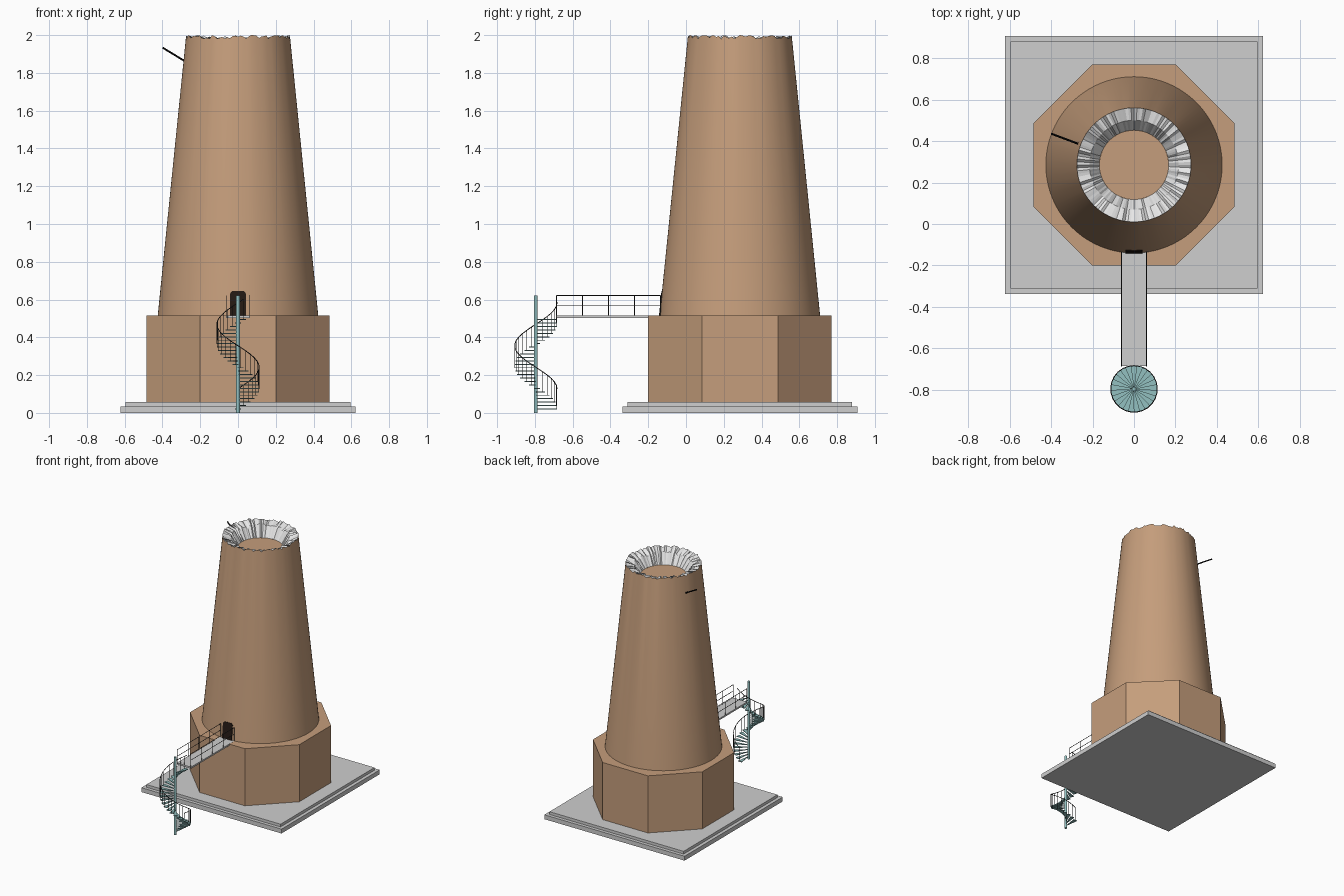
import bpy, bmesh, math, random
from mathutils import Vector

if "Cube" in bpy.data.objects:
    bpy.data.objects.remove(bpy.data.objects["Cube"])

random.seed(4)
CY = 0.285            # tower axis
SY = -0.795           # stair axis


def mat(name, r, g, b):
    m = bpy.data.materials.new(name)
    m.diffuse_color = (r, g, b, 1)
    m.use_nodes = True
    m.node_tree.nodes["Principled BSDF"].inputs["Base Color"].default_value = m.diffuse_color
    return m


TAN = mat("tan_brick", 0.56, 0.34, 0.20)
STONE = mat("grey_stone", 0.62, 0.62, 0.62)
WHITE = mat("white_rubble", 0.82, 0.82, 0.82)
TEAL = mat("teal_metal", 0.29, 0.53, 0.53)
IRON = mat("dark_iron", 0.03, 0.03, 0.03)
DOOR = mat("dark_door", 0.018, 0.01, 0.007)
BLACK = mat("black_pole", 0.004, 0.004, 0.004)


def finish(name, bm, material, smooth=None):
    bmesh.ops.recalc_face_normals(bm, faces=bm.faces)
    me = bpy.data.meshes.new(name)
    bm.to_mesh(me)
    bm.free()
    me.materials.append(material)
    ob = bpy.data.objects.new(name, me)
    bpy.context.collection.objects.link(ob)
    if smooth:
        bpy.context.view_layer.objects.active = ob
        ob.select_set(True)
        bpy.ops.object.shade_smooth_by_angle(angle=math.radians(smooth))
        ob.select_set(False)
    return ob


def prism(bm, pts, offset):
    """Extrude a flat polygon along an offset."""
    a = [bm.verts.new(p) for p in pts]
    b = [bm.verts.new(Vector(p) + Vector(offset)) for p in pts]
    bm.faces.new(a)
    bm.faces.new(b[::-1])
    for i in range(len(a)):
        j = (i + 1) % len(a)
        bm.faces.new((a[i], a[j], b[j], b[i]))


def box(bm, x0, x1, y0, y1, z0, z1):
    prism(bm, [(x0, y0, z0), (x1, y0, z0), (x1, y1, z0), (x0, y1, z0)], (0, 0, z1 - z0))


def rod(bm, p, q, r, n=6):
    p, q = Vector(p), Vector(q)
    d = q - p
    u = d.orthogonal().normalized()
    v = d.normalized().cross(u)
    ring = [p + r * (u * math.cos(math.tau * i / n) + v * math.sin(math.tau * i / n))
            for i in range(n)]
    prism(bm, ring, d)


def loft(rings):
    """Skin closed rings of points."""
    bm = bmesh.new()
    vs = [[bm.verts.new(p) for p in ring] for ring in rings]
    n = len(rings[0])
    for a, b in zip(vs, vs[1:]):
        for i in range(n):
            j = (i + 1) % n
            bm.faces.new((a[i], a[j], b[j], b[i]))
    return bm, vs


def circle(r, zs):
    n = len(zs)
    return [(r * math.cos(math.tau * i / n), CY + r * math.sin(math.tau * i / n), z)
            for i, z in enumerate(zs)]


# stepped square base
for name, h, z0, z1 in (("base_slab", 0.622, 0, 0.035), ("base_step", 0.595, 0.035, 0.057)):
    bm = bmesh.new()
    box(bm, -h, h, CY - h, CY + h, z0, z1)
    finish(name, bm, STONE)

# octagonal plinth
bm = bmesh.new()
R8 = 0.485 / math.cos(math.pi / 8)
prism(bm, [(R8 * math.cos(math.pi / 8 + k * math.pi / 4),
            CY + R8 * math.sin(math.pi / 8 + k * math.pi / 4), 0.057) for k in range(8)],
      (0, 0, 0.458))
finish("octagon_plinth", bm, TAN)

# tapering tower wall with ragged top edge
N = 120
rag = [2.0 - 0.02 * random.random() for _ in range(N)]
rag[0] = 2.0
bm, _ = loft([circle(0.425, [0.515] * N), circle(0.277, [1.975] * N), circle(0.275, rag)])
finish("tower_wall", bm, TAN, 40)

# broken rubble crown, sloping into the hollow
mid = [1.965 + random.uniform(-0.016, 0.016) for _ in range(N)]
bm, _ = loft([circle(0.275, rag), circle(0.215, mid), circle(0.167, [1.89] * N)])
finish("rubble_crown", bm, WHITE)

# floor of the hollow
bm = bmesh.new()
bm.faces.new([bm.verts.new(p) for p in circle(0.167, [1.89] * 60)])
finish("hollow_floor", bm, TAN)

# doorway plate leaning with the tower wall
bm = bmesh.new()
outline = [(-0.042, 0.515), (0.042, 0.515), (0.042, 0.632), (0.032, 0.645),
           (-0.032, 0.645), (-0.042, 0.632)]
prism(bm, [(x, CY - 0.428 + (z - 0.515) * 0.101, z) for x, z in outline], (0, 0.009, 0))
finish("doorway", bm, DOOR)

# pole jutting out near the top
bm = bmesh.new()
rod(bm, (-0.27, 0.387, 1.855), (-0.398, 0.435, 1.933), 0.005, 8)
finish("jutting_pole", bm, BLACK)

# walkway deck
Y0, Y1 = -0.685, -0.135
bm = bmesh.new()
box(bm, -0.063, 0.063, Y0, Y1, 0.503, 0.516)
finish("walkway_deck", bm, STONE)

# walkway railings
bm = bmesh.new()
for x in (-0.06, 0.06):
    for k in range(5):
        y = Y0 + (Y1 - Y0) * k / 4
        rod(bm, (x, y, 0.51), (x, y, 0.621), 0.002)
    for z in (0.57, 0.621):
        rod(bm, (x, Y0, z), (x, Y1, z), 0.002)
finish("walkway_railings", bm, IRON)

# spiral stair: central post
bm = bmesh.new()
rod(bm, (0, SY, 0), (0, SY, 0.622), 0.01, 16)
finish("stair_post", bm, TEAL, 40)

# wedge treads and railing, turning clockwise as they rise
STEPS, DA = 27, math.tau / 25
treads, rails = bmesh.new(), bmesh.new()


def at(a, z, r=0.112):
    return (r * math.cos(a), SY + r * math.sin(a), z)


prev = None
for i in range(STEPS):
    a, z = math.pi / 2 - i * DA, 0.018 + i * 0.0182
    prism(treads, [(0, SY, z)] + [at(a + s * DA / 2, z) for s in (1.1, 0, -1.1)], (0, 0, 0.005))
    top = at(a, z + 0.11)
    rod(rails, at(a, z), top, 0.0014, 5)
    if prev:
        rod(rails, prev, top, 0.0025)
    prev = top
finish("stair_treads", treads, TEAL)
finish("stair_railing", rails, IRON)
